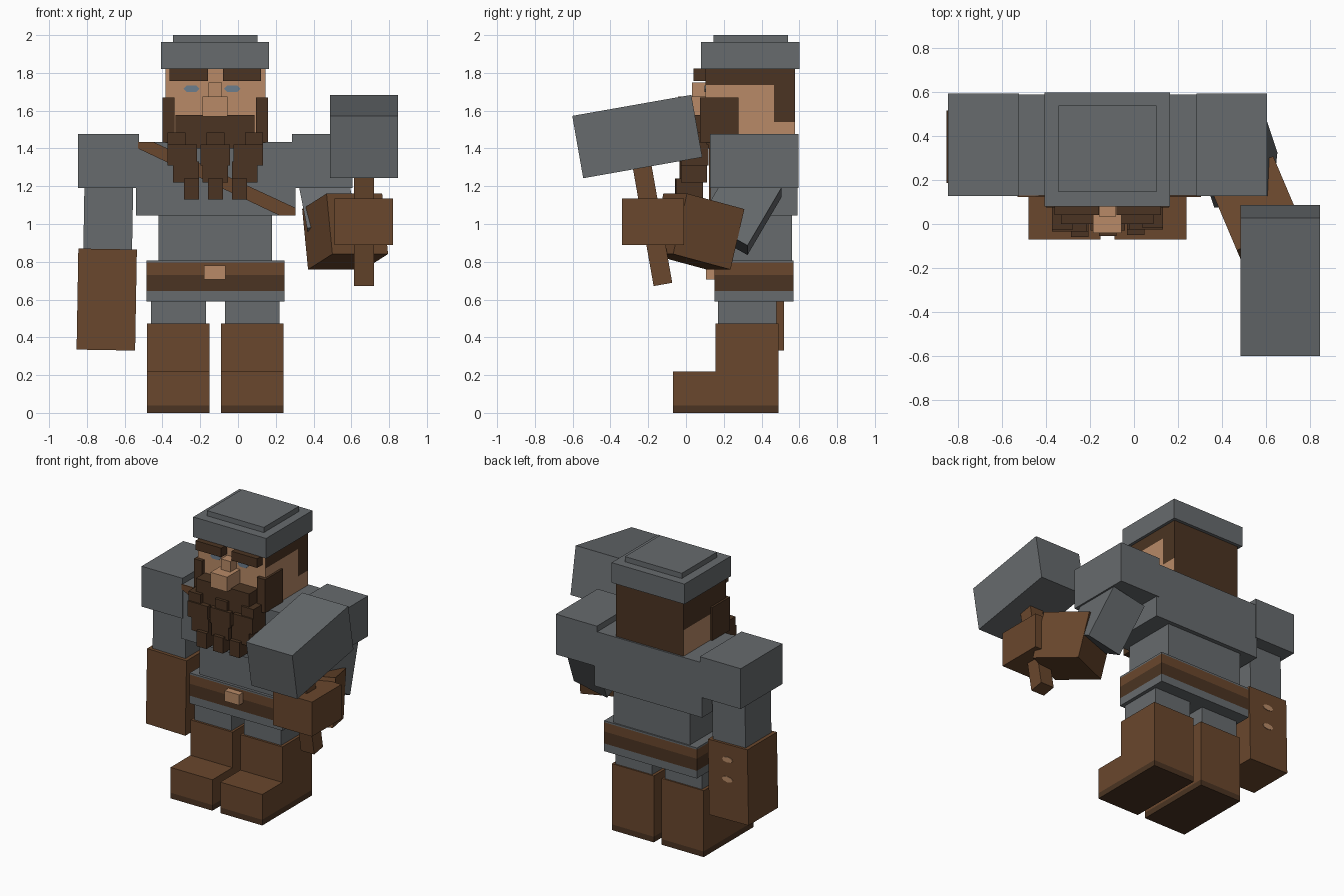
import bpy, bmesh, math
from mathutils import Matrix, Vector, Euler

if "Cube" in bpy.data.objects:
    bpy.data.objects.remove(bpy.data.objects["Cube"])

CX = -0.12  # symmetry axis of the body


def material(name, rgb):
    m = bpy.data.materials.new(name)
    m.diffuse_color = (*rgb, 1)
    m.use_nodes = True
    m.node_tree.nodes["Principled BSDF"].inputs["Base Color"].default_value = m.diffuse_color
    return m


GREY = material("steel grey", (0.135, 0.147, 0.155))
BROWN = material("leather brown", (0.142, 0.063, 0.026))
DARK = material("dark brown", (0.070, 0.034, 0.016))
SKIN = material("skin", (0.480, 0.255, 0.135))
BLUE = material("slate blue", (0.150, 0.205, 0.265))


def finish(bm, name, *mats):
    bmesh.ops.recalc_face_normals(bm, faces=bm.faces)
    me = bpy.data.meshes.new(name)
    bm.to_mesh(me)
    bm.free()
    ob = bpy.data.objects.new(name, me)
    for m in mats:
        me.materials.append(m)
    bpy.context.collection.objects.link(ob)
    return ob


def block(name, center, size, mat, rot=(0, 0, 0)):
    """Box with a centre, a size and a rotation in degrees."""
    bm = bmesh.new()
    bmesh.ops.create_cube(bm, size=1, matrix=Matrix.Diagonal((*size, 1)))
    ob = finish(bm, name, mat)
    ob.location = center
    ob.rotation_euler = [math.radians(a) for a in rot]
    return ob


def box(name, x, y, z, mat):
    """Box given by its ranges on the three axes."""
    return block(name, [(a + b) / 2 for a, b in (x, y, z)],
                 [b - a for a, b in (x, y, z)], mat)


def pair(name, x, y, z, mat):
    """Box on the +x side plus its mirror image about the body axis."""
    box(name + "_left", x, y, z, mat)
    box(name + "_right", (2 * CX - x[1], 2 * CX - x[0]), y, z, mat)


def prism(name, points, axis, start, depth, mat):
    """Outline in the (x,z) or (y,z) plane, extruded along y or x."""
    bm = bmesh.new()
    along = Vector((0, depth, 0) if axis == 'Y' else (depth, 0, 0))
    vs = [bm.verts.new((a, start, b) if axis == 'Y' else (start, a, b))
          for a, b in points]
    face = bm.faces.new(vs)
    out = bmesh.ops.extrude_face_region(bm, geom=[face])
    bmesh.ops.translate(bm, vec=along,
                        verts=[v for v in out['geom'] if isinstance(v, bmesh.types.BMVert)])
    return finish(bm, name, mat)


# Boots with soles
boot = [(-0.07, 0.04), (0.49, 0.04), (0.49, 0.472), (0.155, 0.472), (0.155, 0.22), (-0.07, 0.22)]
for side, x0 in (("left", -0.09), ("right", -0.482)):
    prism("boot_" + side, boot, 'X', x0, 0.33, BROWN)
    box("sole_" + side, (x0, x0 + 0.33), (-0.07, 0.49), (0, 0.04), DARK)

# Legs, skirt and belt
pair("leg", (-0.07, 0.22), (0.17, 0.48), (0.45, 0.62), GREY)
bx, by = (-0.485, 0.245), (0.15, 0.57)
box("skirt", bx, by, (0.59, 0.645), GREY)
box("belt_lower", bx, by, (0.645, 0.73), DARK)
box("belt_upper", bx, by, (0.73, 0.795), BROWN)
box("belt_rim", bx, by, (0.795, 0.807), GREY)
box("buckle", (-0.18, -0.065), (0.105, 0.16), (0.705, 0.78), SKIN)

# Torso and shoulders
box("waist", (-0.422, 0.18), (0.17, 0.56), (0.80, 1.06), GREY)
box("chest", (-0.54, 0.305), (0.13, 0.59), (1.045, 1.435), GREY)
pair("shoulder", (0.285, 0.607), (0.127, 0.595), (1.19, 1.477), GREY)
prism("chest_strap", [(-0.53, 1.435), (-0.45, 1.435), (0.305, 1.085), (0.305, 1.045),
                      (0.22, 1.045), (-0.53, 1.40)], 'Y', 0.122, 0.009, BROWN)

# Hanging arm with studded glove
block("hanging_arm", (-0.687, 0.355, 1.03), (0.258, 0.29, 0.36), GREY, (0, 1, 0))
block("hanging_glove", (-0.695, 0.352, 0.60), (0.31, 0.332, 0.535), BROWN, (0, 1, 0))
for i, z in enumerate((0.76, 0.62)):
    stud = [(-0.69 + 0.042 * math.cos(a * math.pi / 4), z + 0.02 * math.sin(a * math.pi / 4))
            for a in range(8)]
    prism(f"glove_stud_{i}", stud, 'Y', 0.515, 0.007, SKIN)

# Raised arm, glove and fist
block("raised_arm", (0.48, 0.29, 1.085), (0.265, 0.29, 0.36), GREY, (-30, -11, 0))
block("raised_glove", (0.567, 0.058, 0.96), (0.32, 0.34, 0.33), BROWN, (-14, 0, 23))
box("fist", (0.512, 0.82), (-0.34, -0.01), (0.89, 1.135), BROWN)

# Hammer: handle and head share one tilt
up = Vector((0, -math.sin(math.radians(10)), math.cos(math.radians(10))))
base = Vector((0.667, -0.122, 0.68))
block("hammer_handle", base + up * 0.34, (0.105, 0.1, 0.68), BROWN, (10, 0, 0))
block("hammer_head", (0.667, -0.258, 1.463), (0.362, 0.64, 0.335), GREY, (10, 0, 0))

# Head with painted hair: split into bands, then coloured by position
bm = bmesh.new()
bmesh.ops.create_cube(bm, size=1, matrix=Matrix.Translation((CX, 0.34, 1.625))
                      @ Matrix.Diagonal((0.53, 0.475, 0.39, 1)))
for co, no in (((0, 0.465, 0), (0, 1, 0)), ((0, 0, 1.54), (0, 0, 1)),
               ((0, 0, 1.62), (0, 0, 1)), ((0, 0, 1.735), (0, 0, 1))):
    bmesh.ops.bisect_plane(bm, geom=bm.verts[:] + bm.edges[:] + bm.faces[:],
                           plane_co=co, plane_no=no)
bm.normal_update()
for f in bm.faces:
    c, n = f.calc_center_median(), f.normal
    right_hair = n.x > 0.5 and (c.z > 1.735 or (c.y > 0.465 and c.z > 1.54))
    left_hair = n.x < -0.5 and c.z > 1.62
    f.material_index = int(n.y > 0.5 or right_hair or left_hair)
finish(bm, "head", SKIN, DARK)

# Hat
box("hat_brim", (-0.408, 0.165), (0.08, 0.60), (1.82, 1.963), GREY)
box("hat_top", (-0.345, 0.102), (0.145, 0.54), (1.955, 2.0), GREY)

# Face: brows, eyes, nose
pair("eyebrow", (-0.08, 0.122), (0.04, 0.11), (1.757, 1.822), DARK)
for side, ex in (("left", -0.031), ("right", -0.246)):
    eye = [(ex + dx, 1.716 + dz) for dx, dz in
           ((-0.043, 0), (-0.025, -0.018), (0.025, -0.018), (0.043, 0),
            (0.025, 0.018), (-0.025, 0.018))]
    prism("eye_" + side, eye, 'Y', 0.097, 0.008, BLUE)
box("nose", (-0.187, -0.056), (-0.042, 0.11), (1.57, 1.675), SKIN)
box("nose_bridge", (-0.157, -0.084), (0.033, 0.11), (1.67, 1.75), SKIN)

# Beard: sideburns, chin block and rows of tufts
pair("sideburn", (0.095, 0.16), (0.075, 0.277), (1.432, 1.67), DARK)
box("beard_chin", (-0.332, 0.088), (0.0, 0.13), (1.40, 1.578), DARK)
rows = [  # half spread, half width, y front, y back, z bottom, z top
    ("beard_upper", 0.205, 0.048, -0.02, 0.11, 1.36, 1.485),
    ("beard_middle", 0.175, 0.078, -0.03, 0.12, 1.31, 1.42),
    ("beard_lower", 0.155, 0.068, -0.03, 0.11, 1.22, 1.33),
    ("beard_tip", 0.127, 0.04, -0.055, 0.09, 1.13, 1.24),
]
for name, spread, half, y0, y1, z0, z1 in rows:
    for i in (-1, 0, 1):
        x = CX + i * spread
        box(f"{name}_{i + 1}", (x - half, x + half), (y0 + 0.004 * i, y1), (z0, z1), DARK)
